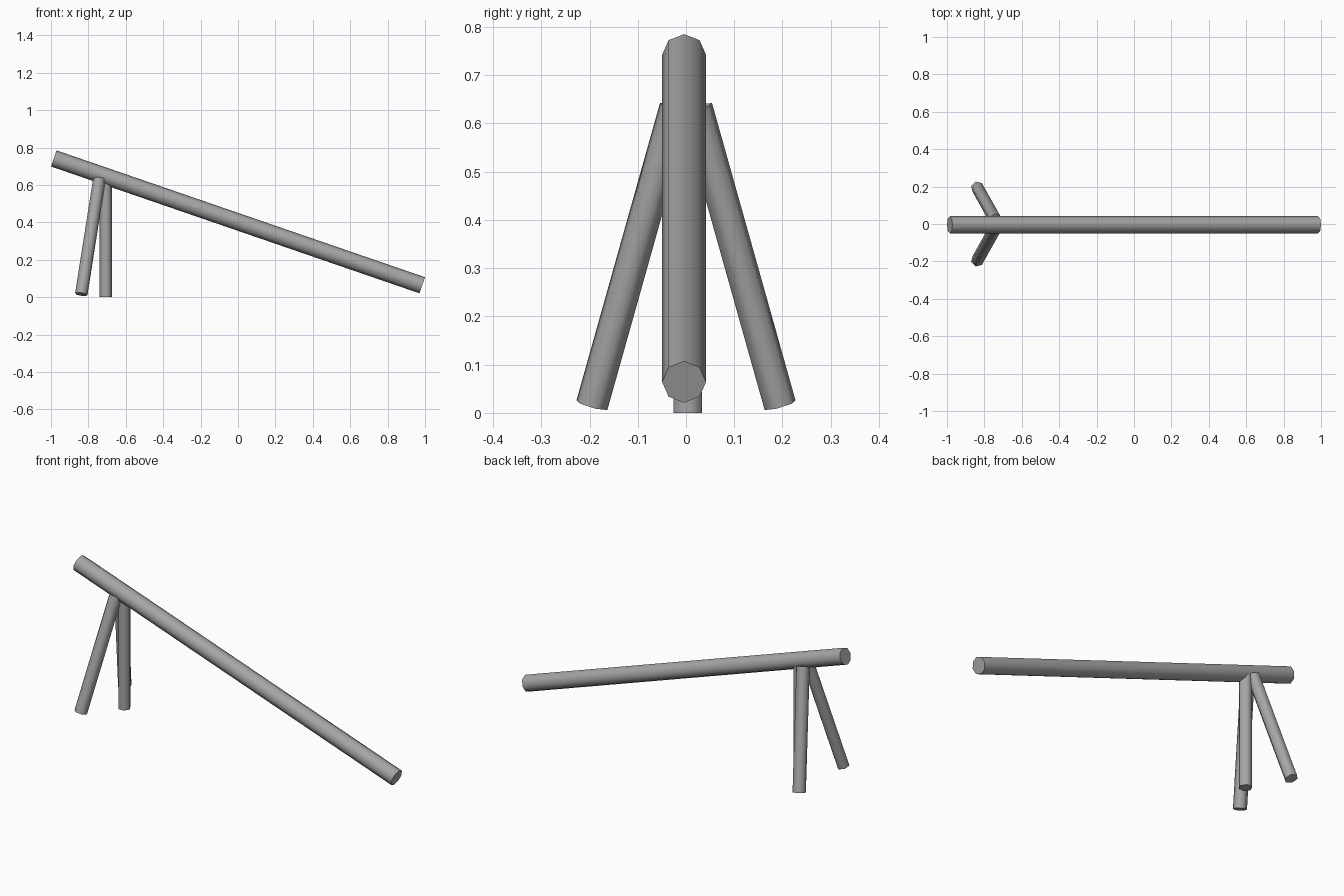
import bpy
import math
from mathutils import Vector, Matrix

if "Cube" in bpy.data.objects:
    bpy.data.objects.remove(bpy.data.objects["Cube"])

# dark steel grey
steel = bpy.data.materials.new("dark_grey")
steel.diffuse_color = (0.38, 0.38, 0.38, 1)
steel.use_nodes = True
steel.node_tree.nodes["Principled BSDF"].inputs["Base Color"].default_value = steel.diffuse_color


def rod(name, start, end, radius, sides, turn):
    """Capped low-poly rod between two points, smooth sides and crisp ends."""
    a, b = Vector(start), Vector(end)
    axis = b - a
    bpy.ops.mesh.primitive_cylinder_add(vertices=sides, radius=radius, depth=axis.length)
    ob = bpy.context.object
    ob.name = name
    # lean the rod without twisting it
    lean = Vector((0, 0, 1)).rotation_difference(axis.normalized()).to_matrix().to_4x4()
    spin = Matrix.Rotation(math.radians(turn), 4, 'Z')
    ob.data.transform(Matrix.Translation((a + b) / 2) @ lean @ spin)
    ob.data.materials.append(steel)
    bpy.ops.object.shade_smooth_by_angle(angle=math.radians(65))
    return ob


# long sloping pole
rod("sloping_pole", (-0.985, -0.004, 0.742), (0.985, -0.004, 0.064), 0.0455, 8, 0)

# upright leg
rod("upright_leg", (-0.707, 0.004, 0.0), (-0.707, 0.004, 0.635), 0.034, 6, 30)

# pair of splayed legs
for side, label in ((-1, "front"), (1, "back")):
    rod(label + "_splayed_leg", (-0.838, 0.195 * side, 0.016),
        (-0.741, 0.022 * side, 0.632), 0.0345, 6, 15 * side)
